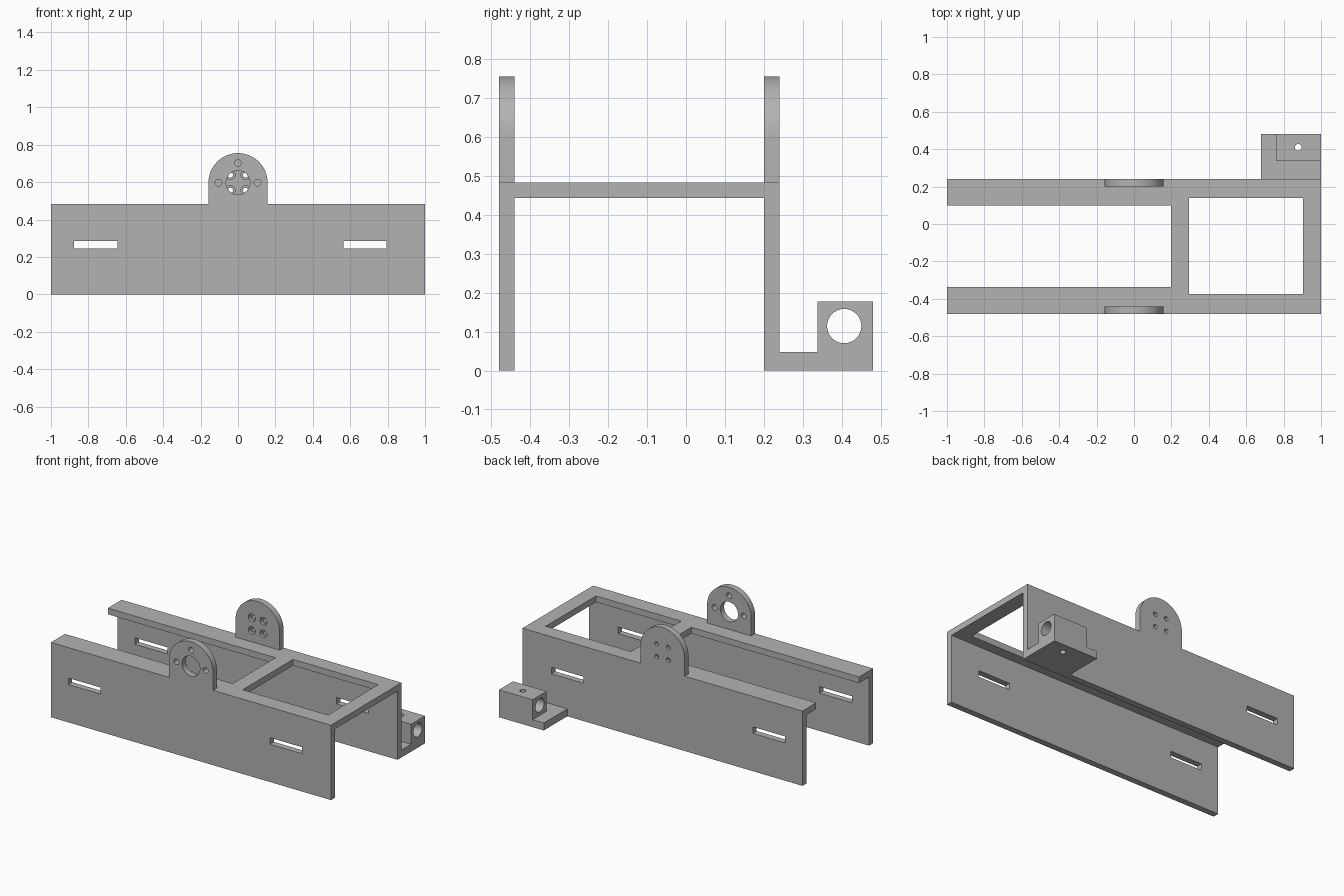
import bpy
import bmesh
import math

if "Cube" in bpy.data.objects:
    bpy.data.objects.remove(bpy.data.objects["Cube"], do_unlink=True)

GREY = (0.448, 0.448, 0.448, 1.0)
mat = bpy.data.materials.new("plain grey")
mat.use_nodes = True
mat.diffuse_color = GREY
mat.node_tree.nodes["Principled BSDF"].inputs["Base Color"].default_value = GREY


def prism(name, points, axis, lo, hi):
    """Extrude a flat profile along an axis."""
    place = {"x": lambda a, b, t: (t, a, b),
             "y": lambda a, b, t: (a, t, b),
             "z": lambda a, b, t: (a, b, t)}[axis]
    bm = bmesh.new()
    ends = [[bm.verts.new(place(a, b, t)) for a, b in points] for t in (lo, hi)]
    n = len(points)
    bm.faces.new(ends[0])
    bm.faces.new(ends[1][::-1])
    for i in range(n):
        j = (i + 1) % n
        bm.faces.new((ends[0][i], ends[1][i], ends[1][j], ends[0][j]))
    bmesh.ops.recalc_face_normals(bm, faces=bm.faces)
    mesh = bpy.data.meshes.new(name)
    bm.to_mesh(mesh)
    bm.free()
    mesh.materials.append(mat)
    obj = bpy.data.objects.new(name, mesh)
    bpy.context.collection.objects.link(obj)
    return obj


def rect(a0, a1, b0, b1):
    return [(a0, b0), (a1, b0), (a1, b1), (a0, b1)]


def arc(a, b, r, turn=2 * math.pi, steps=32, closed=True):
    count = steps if closed else steps + 1
    return [(a + r * math.cos(turn * i / steps), b + r * math.sin(turn * i / steps))
            for i in range(count)]


def cut(obj, cutters):
    """Subtract each cutter, keep the result, discard the cutters."""
    for c in cutters:
        c.hide_render = True
        mod = obj.modifiers.new("cut", "BOOLEAN")
        mod.operation = "DIFFERENCE"
        mod.solver = "EXACT"
        mod.object = c
    bpy.context.view_layer.update()
    done = bpy.data.meshes.new_from_object(
        obj.evaluated_get(bpy.context.evaluated_depsgraph_get()))
    obj.modifiers.clear()
    obj.data = done
    for c in cutters:
        bpy.data.objects.remove(c, do_unlink=True)


def finish(obj):
    bpy.ops.object.select_all(action="DESELECT")
    obj.select_set(True)
    bpy.context.view_layer.objects.active = obj
    bpy.ops.object.shade_smooth_by_angle(angle=math.radians(30))


WALL_H, TAB_R, TAB_Z = 0.483, 0.158, 0.597

# Side wall outline with the rounded tab
wall_profile = ([(-1, 0), (1, 0), (1, WALL_H), (TAB_R, WALL_H)]
                + arc(0, TAB_Z, TAB_R, math.pi, 32, False)
                + [(-TAB_R, WALL_H), (-1, WALL_H)])


def wall(name, y0, y1, holes):
    """Wall with two slots and round holes given as (x, z, radius, y0, y1)."""
    obj = prism(name, wall_profile, "y", y0, y1)
    cutters = [prism("slot_cutter", rect(a, b, 0.244, 0.286), "y", y0 - 0.1, y1 + 0.1)
               for a, b in ((-0.876, -0.645), (0.564, 0.793))]
    cutters += [prism("hole_cutter", arc(x, z, r), "y", h0, h1)
                for x, z, r, h0, h1 in holes]
    cut(obj, cutters)
    return obj


# Front wall: one large hole and three small ones
front_holes = [(0, TAB_Z, 0.064, -0.6, -0.3)]
front_holes += [(x, z, 0.018, -0.6, -0.3)
                for x, z in ((-0.104, TAB_Z), (0.104, TAB_Z), (0, TAB_Z + 0.104))]
front_wall = wall("front_wall", -0.48, -0.44, front_holes)

# Back wall: four screw holes, counterbored on the inner face
back_holes = []
for sx in (-1, 1):
    for sz in (-1, 1):
        x, z = sx * 0.041, TAB_Z + sz * 0.041
        back_holes += [(x, z, 0.014, 0.1, 0.3), (x, z, 0.025, 0.1, 0.22)]
back_wall = wall("back_wall", 0.20, 0.24, back_holes)

# Top frame between the walls: open slot on one end, square window on the other
top_frame = prism("top_frame", rect(-1, 1, -0.44, 0.20), "z", 0.443, WALL_H)
cut(top_frame, [
    prism("opening_cutter", rect(-1.2, 0.198, -0.337, 0.10), "z", 0.3, 0.6),
    prism("window_cutter", rect(0.295, 0.904, -0.373, 0.14), "z", 0.3, 0.6)])

# Bracket on the back wall: foot plate and drilled block
bracket_foot = prism("bracket_foot", [(0.68, 0.24), (1, 0.24), (1, 0.337), (0.76, 0.337),
                                      (0.76, 0.48), (0.68, 0.48)], "z", 0, 0.048)
bracket_block = prism("bracket_block", rect(0.76, 1, 0.337, 0.48), "z", 0, 0.177)
cut(bracket_block, [
    prism("rod_cutter", arc(0.406, 0.114, 0.044), "x", 0.7, 1.1),
    prism("screw_cutter", arc(0.878, 0.41, 0.018), "z", -0.1, 0.3)])

for part in (front_wall, back_wall, top_frame, bracket_foot, bracket_block):
    finish(part)
